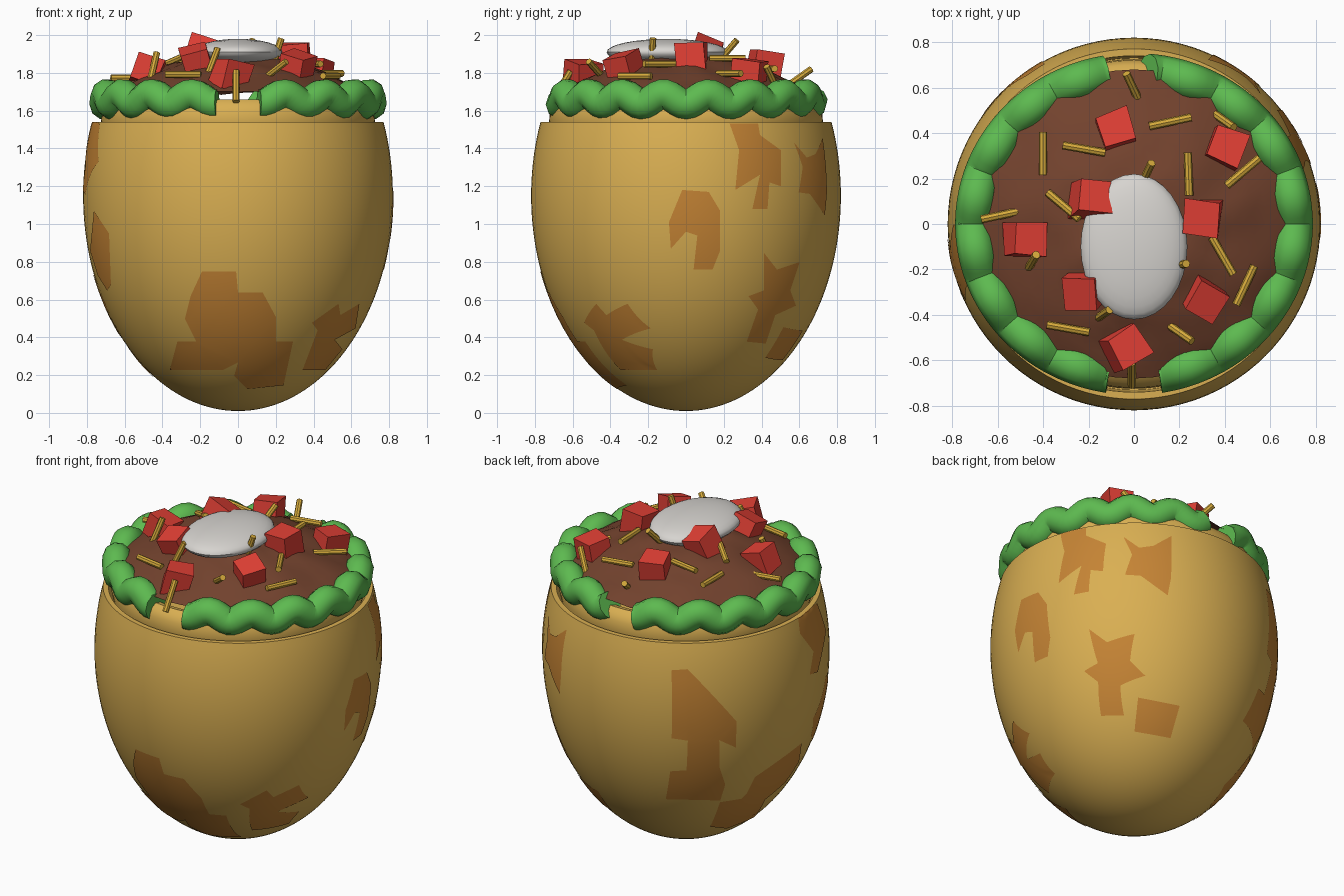
import bpy, bmesh, math, random
from mathutils import Vector, Matrix, noise

random.seed(4)
if "Cube" in bpy.data.objects:
    bpy.data.objects.remove(bpy.data.objects["Cube"])

# Bowl ellipsoid: centre height, radius and half height
MID, RAD, TALL = 1.15, 0.82, 1.14
RIM = 1.54


def material(name, r, g, b):
    mat = bpy.data.materials.new(name)
    mat.use_nodes = True
    mat.diffuse_color = (r, g, b, 1)
    shader = mat.node_tree.nodes["Principled BSDF"]
    shader.inputs["Base Color"].default_value = (r, g, b, 1)
    shader.inputs["Roughness"].default_value = 0.8
    return mat


SHELL = material("golden shell", 0.70, 0.43, 0.085)
TOAST = material("toasted brown", 0.56, 0.23, 0.035)
LEAF = material("lettuce green", 0.11, 0.49, 0.08)
MEAT = material("meat brown", 0.17, 0.055, 0.027)
TOMATO = material("tomato red", 0.75, 0.05, 0.035)
CREAM = material("cream white", 0.68, 0.66, 0.63)
CHEESE = material("cheese yellow", 0.68, 0.41, 0.045)


def finish(name, bm, mat, smooth=True):
    mesh = bpy.data.meshes.new(name)
    bm.to_mesh(mesh)
    bm.free()
    mesh.materials.append(mat)
    obj = bpy.data.objects.new(name, mesh)
    bpy.context.collection.objects.link(obj)
    if smooth:
        bpy.ops.object.select_all(action="DESELECT")
        bpy.context.view_layer.objects.active = obj
        obj.select_set(True)
        bpy.ops.object.shade_smooth_by_angle(angle=math.radians(40))
    return obj


def lathe(profile, steps=96):
    """Spin a list of (radius, height) points around the vertical axis."""
    bm = bmesh.new()
    verts = [bm.verts.new((r, 0, z)) for r, z in profile]
    edges = [bm.edges.new(pair) for pair in zip(verts, verts[1:])]
    bmesh.ops.spin(bm, geom=verts + edges, axis=(0, 0, 1), cent=(0, 0, 0),
                   angle=math.tau, steps=steps, use_duplicate=False)
    bmesh.ops.remove_doubles(bm, verts=bm.verts, dist=0.0005)
    bmesh.ops.recalc_face_normals(bm, faces=bm.faces)
    return bm


# Shell bowl with a thick rim
end = math.asin((RIM - MID) / TALL)
profile = []
for i in range(49):
    a = -math.pi / 2 + (end + math.pi / 2) * i / 48
    profile.append((RAD * math.cos(a), MID + TALL * math.sin(a)))
finish("shell_bowl", lathe(profile + [(0.74, RIM), (0.73, 1.35), (0, 1.3)]), SHELL)

# Inner shell lip showing above the rim
lip = [(0.70, 1.42), (0.725, 1.54), (0.72, 1.60), (0.70, 1.64),
       (0.67, 1.66), (0.63, 1.65), (0.60, 1.60)]
finish("shell_lip", lathe(lip), SHELL)


# Toasted spots: thin outlines projected onto the bowl from a direction
def spot(name, turn, tilt, outline):
    turn, tilt = math.radians(turn), math.radians(tilt)
    side = Vector((math.cos(turn), math.sin(turn), 0))
    level = Vector((math.sin(turn), -math.cos(turn), 0))
    toward = level * math.cos(tilt) + Vector((0, 0, math.sin(tilt)))
    up = toward.cross(side)
    centre = Vector((0, 0, MID))
    squash = Vector((1 / RAD, 1 / RAD, 1 / TALL))
    bm = bmesh.new()
    bm.faces.new([bm.verts.new((u, h, 0)) for u, h in outline])
    bmesh.ops.triangulate(bm, faces=bm.faces)
    bmesh.ops.subdivide_edges(bm, edges=bm.edges, cuts=5, use_grid_fill=True)
    for v in bm.verts:
        p = (side * v.co.x + up * v.co.y - centre) * squash
        d = toward * squash
        half = p.dot(d)
        root = math.sqrt(max(0, half * half - d.dot(d) * (p.dot(p) - 1)))
        hit = (p + d * (root - half) / d.dot(d)).normalized()
        v.co = centre + hit / 1 * 1.004 * Vector((RAD, RAD, TALL))
        v.co.z = min(v.co.z, RIM)
    bm.normal_update()
    for f in bm.faces:
        if f.normal.dot(f.calc_center_median() - centre) < 0:
            f.normal_flip()
    finish(name, bm, TOAST)


spot("spot_front", 0, 0, [
    (-.19, .75), (-.01, .75), (0, .64), (.13, .64), (.2, .51), (.2, .38),
    (.29, .38), (.24, .15), (.05, .13), (-.02, .2), (0, .27), (-.08, .23),
    (-.36, .23), (-.32, .38), (-.22, .38), (-.28, .5), (-.25, .62)])
spot("spot_front_left", 0, 0, [
    (.34, .23), (.42, .44), (.39, .48), (.53, .58), (.54, .52), (.64, .58),
    (.62, .45), (.51, .39), (.55, .34), (.46, .23)])
spot("spot_front_right", 0, 0, [
    (-.76, 1.07), (-.68, .95), (-.67, .68), (-.69, .65), (-.74, .73), (-.78, .86)])
spot("spot_left_middle", 90, 0, [
    (-.02, 1.18), (.12, 1.17), (.18, 1.07), (.18, .86), (.14, .76), (.04, .76),
    (.06, .94), (0, .96), (-.08, .87), (-.09, 1.01)])
spot("spot_left_top", 90, 0, [
    (.23, 1.53), (.38, 1.53), (.39, 1.47), (.5, 1.39), (.5, 1.2), (.44, 1.22),
    (.43, 1.08), (.35, 1.08), (.39, 1.26), (.26, 1.18), (.28, 1.39)])
spot("spot_left_low", 90, 0, [
    (.41, .85), (.48, .76), (.6, .8), (.55, .65), (.58, .57), (.47, .52),
    (.42, .37), (.32, .38), (.38, .55), (.33, .62), (.41, .65)])
spot("spot_back_low", 135, -24, [(.08, .68), (.31, .63), (.25, .45), (.05, .49)])
spot("spot_back_top", 135, -24, [
    (.01, 1.63), (.1, 1.56), (.18, 1.57), (.28, 1.63), (.28, 1.38), (.26, 1.27),
    (.11, 1.39), (.02, 1.4), (.06, 1.52)])
spot("spot_back_tall", 225, 24, [
    (-.22, .95), (-.13, .95), (.15, .63), (.15, .48), (.05, .53), (.06, .37),
    (.1, .27), (.08, .18), (-.02, .19), (-.23, .21), (-.22, .37), (-.13, .37),
    (-.13, .54), (-.22, .56)])
spot("spot_right_low", 225, 24, [
    (.28, .3), (.58, .47), (.58, .36), (.5, .25), (.37, .16), (.34, .06),
    (.16, .01), (.05, .03), (.08, .17), (.21, .18), (.24, .21)])
spot("spot_right_top", 225, 24, [
    (.55, 1.24), (.7, 1.26), (.76, 1.1), (.68, .87), (.62, .86), (.65, .99), (.56, 1.1)])


# Meat filling: a slightly lumpy dome
def dome(x, y):
    return 1.90 - 0.45 * (x * x + y * y)


bm = lathe([(0.68 * i / 14, dome(0.68 * i / 14, 0)) for i in range(15)], 48)
for v in bm.verts:
    v.co.z += 0.02 * noise.noise(v.co * 7)
if sum(f.normal.z for f in bm.faces) < 0:
    bmesh.ops.reverse_faces(bm, faces=bm.faces)
finish("meat_filling", bm, MEAT)

# Sour cream dollop
bm = bmesh.new()
bmesh.ops.create_uvsphere(bm, u_segments=32, v_segments=16, radius=1)
bmesh.ops.transform(bm, verts=bm.verts, matrix=Matrix.Translation((0, -0.1, 1.91))
                    @ Matrix.Diagonal((0.235, 0.32, 0.07, 1)))
finish("cream_dollop", bm, CREAM)


# Lettuce: two wavy tubes with gaps at the front and back
def lettuce(name, start, stop):
    curve = bpy.data.curves.new(name, "CURVE")
    curve.dimensions = "3D"
    curve.bevel_depth, curve.bevel_resolution = 0.082, 3
    curve.use_fill_caps = True
    line = curve.splines.new("POLY")
    count = 90
    line.points.add(count)
    for i, p in enumerate(line.points):
        a = math.radians(start + (stop - start) * i / count)
        z = 1.66 + 0.027 * math.cos(18 * a)
        p.co = (0.705 * math.sin(a), -0.67 * math.cos(a), z, 1)
    temp = bpy.data.objects.new(name, curve)
    bpy.context.collection.objects.link(temp)
    bpy.context.view_layer.update()
    bm = bmesh.new()
    bm.from_mesh(temp.to_mesh())
    bpy.data.objects.remove(temp)
    bmesh.ops.remove_doubles(bm, verts=bm.verts, dist=0.0005)
    bmesh.ops.recalc_face_normals(bm, faces=bm.faces)
    finish(name, bm, LEAF)


lettuce("lettuce_left", 9, 175)
lettuce("lettuce_right", 190, 351)

# Tomato chunks: tilted, slightly uneven cubes
chunks = [(-.08, .41), (.4, .34), (-.19, .11), (.3, .03),
          (-.48, -.07), (-.22, -.29), (.31, -.33), (-.04, -.54)]
for i, (x, y) in enumerate(chunks):
    bm = bmesh.new()
    bmesh.ops.create_cube(bm, size=0.15)
    for v in bm.verts:
        v.co *= random.uniform(0.88, 1.1)
    spin = Matrix.Rotation(random.uniform(-0.6, 0.6), 4, "Z")
    lean = Matrix.Rotation(random.uniform(-0.35, 0.35), 4, "X")
    roll = Matrix.Rotation(random.uniform(-0.35, 0.35), 4, "Y")
    place = Matrix.Translation((x, y, dome(x, y) + 0.02))
    bmesh.ops.transform(bm, verts=bm.verts, matrix=place @ spin @ lean @ roll)
    finish(f"tomato_chunk_{i + 1}", bm, TOMATO, smooth=False)

# Cheese shreds: position, heading and length seen from above
shreds = [(-.4, .31, 90, .19), (-.22, .33, -10, .19), (.16, .45, 12, .19),
          (.39, .46, -35, .12), (0, .59, 115, .16), (.05, .21, 65, .13),
          (.24, .22, 92, .19), (.48, .23, 40, .19), (-.31, .08, -40, .18),
          (-.58, .04, 12, .19), (-.45, -.17, 60, .08), (.39, -.14, -60, .19),
          (.49, -.27, 65, .19), (.2, -.18, 10, .06), (-.29, -.46, -10, .19),
          (.19, -.47, -35, .16), (-.14, -.4, 35, .08), (-.01, -.66, 90, .1)]
for i, (x, y, heading, length) in enumerate(shreds):
    bm = bmesh.new()
    bmesh.ops.create_cone(bm, cap_ends=True, segments=8, radius1=0.018,
                          radius2=0.018, depth=0.19)
    pitch = math.pi / 2 - math.acos(min(1, length / 0.19))
    turn = Matrix.Rotation(math.radians(heading), 4, "Z") @ Matrix.Rotation(pitch, 4, "Y")
    place = Matrix.Translation((x, y, dome(x, y) + 0.025))
    bmesh.ops.transform(bm, verts=bm.verts, matrix=place @ turn)
    finish(f"cheese_shred_{i + 1}", bm, CHEESE)
